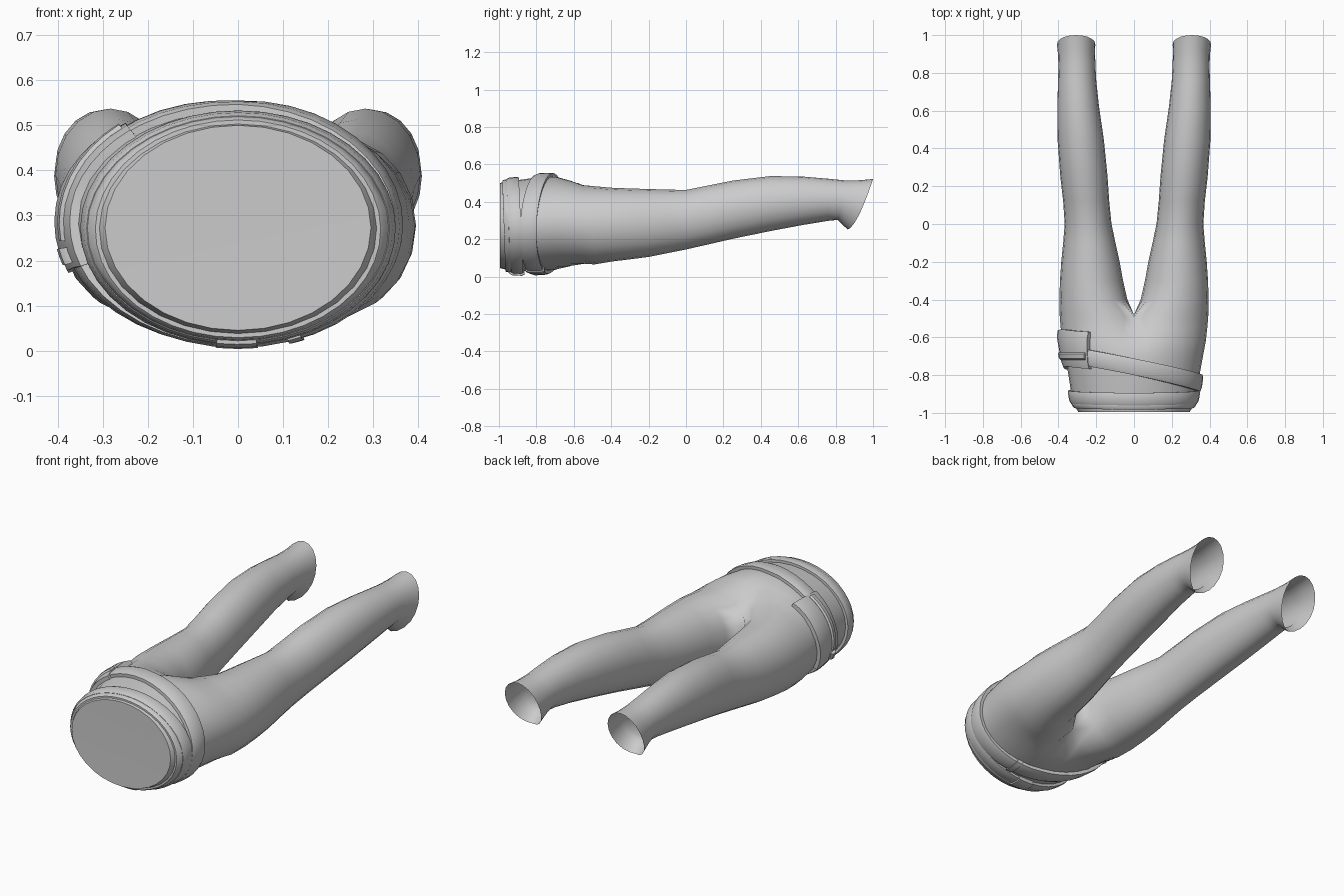
import bpy, bmesh
from math import sin, cos, radians

if "Cube" in bpy.data.objects:
    bpy.data.objects.remove(bpy.data.objects["Cube"])

# Stations along the body: y, inner x, outer x, top z, bottom z, leg-lobe weight
PELVIS = [
    (-0.995, 0, .295, .500, .045, 0), (-.95, 0, .322, .510, .034, 0),
    (-.88, 0, .335, .518, .030, 0), (-.80, 0, .347, .530, .028, 0),
    (-.70, 0, .365, .540, .030, .05), (-.62, 0, .380, .528, .040, .25),
    (-.55, 0, .388, .502, .054, .6), (-.49, 0, .393, .483, .065, 1)]
LEG = [
    (-.40, .035, .395, .475, .080), (-.30, .058, .392, .471, .092),
    (-.20, .076, .385, .468, .105), (-.10, .098, .375, .465, .125),
    (0, .119, .367, .463, .145), (.12, .131, .375, .487, .172),
    (.25, .140, .390, .513, .202), (.45, .160, .405, .537, .243),
    (.62, .185, .406, .535, .275), (.76, .200, .402, .523, .298)]
OUTER = range(-3, 14)      # ring points shared by pelvis and leg
RING = range(-3, 17)       # full leg ring of 20 points


def pelvis_point(st, k, off=0.0):
    """Point on the right half of a hip section, k = -3 (top) .. 13 (bottom)."""
    y, _, w, top, bot, lobe = st
    w, top, bot = w + off, top + off, bot - off
    cz, b = (top + bot) / 2, (top - bot) / 2
    t, th = radians((k + 3) / 16 * 180), radians(18 * k)
    x = (1 - lobe) * w * sin(t) + lobe * w * (.45 + .55 * sin(th))
    z = cz + b * ((1 - lobe) * cos(t) + lobe * cos(th))
    return (0 if k in (-3, 13) else max(x, 0), y, z)


def leg_point(st, k):
    y, xi, xo, top, bot = st
    th = radians(18 * k)
    return ((xi + xo) / 2 + (xo - xi) / 2 * sin(th), y,
            (top + bot) / 2 + (top - bot) / 2 * cos(th))


def hip_surface(y, u, off):
    """Point around the whole hips at angle u (0 top, 90 right), pushed out by off."""
    for a, b in zip(PELVIS, PELVIS[1:]):
        if y <= b[0]:
            break
    f = min(max((y - a[0]) / (b[0] - a[0]), 0), 1)
    st = [p + (q - p) * f for p, q in zip(a, b)]
    u %= 360
    side = 1 if u <= 180 else -1
    x, _, z = pelvis_point(st, min(u, 360 - u) / 180 * 16 - 3, off)
    return (side * x, y, z)


def finish(bm, name, angle=40):
    bmesh.ops.recalc_face_normals(bm, faces=bm.faces)
    me = bpy.data.meshes.new(name)
    bm.to_mesh(me)
    bm.free()
    ob = bpy.data.objects.new(name, me)
    bpy.context.collection.objects.link(ob)
    bpy.ops.object.select_all(action='DESELECT')
    ob.select_set(True)
    bpy.context.view_layer.objects.active = ob
    bpy.ops.object.shade_smooth_by_angle(angle=radians(angle))
    return ob


def bridge(bm, r0, r1, closed):
    n = len(r0)
    for i in range(n if closed else n - 1):
        j = (i + 1) % n
        bm.faces.new((r0[i], r0[j], r1[j], r1[i]))


def band(name, centre, half, inner, outer, u0=0, u1=360, n=40):
    """Strap wrapped round the hips; centre(sin u, cos u) gives its y."""
    bm = bmesh.new()
    full = u1 - u0 == 360
    prof = [(-half, inner), (-half, outer * .75), (-half * .6, outer),
            (half * .6, outer), (half, outer * .75), (half, inner)]
    rings = []
    for i in range(n if full else n + 1):
        u = u0 + (u1 - u0) * i / n
        yc = centre(sin(radians(u)), cos(radians(u)))
        rings.append([bm.verts.new(hip_surface(yc + dy, u, o)) for dy, o in prof])
    for a, b in zip(rings, rings[1:]):
        bridge(bm, a, b, True)
    if full:
        bridge(bm, rings[-1], rings[0], True)
    else:
        bm.faces.new(rings[0])
        bm.faces.new(rings[-1])
    return finish(bm, name)


# Trousers: right half lofted from hips to open ankle, then mirrored
bm = bmesh.new()
rings = [[bm.verts.new(pelvis_point(st, k)) for k in OUTER] for st in PELVIS]
for a, b in zip(rings, rings[1:]):
    bridge(bm, a, b, False)

# Waist cap fan
hub = bm.verts.new((0, -.992, .26))
for a, b in zip(rings[0], rings[0][1:]):
    bm.faces.new((hub, a, b))

# Crotch seam closes the first leg ring
y, _, _, top, bot, _ = PELVIS[-1]
seam = [bm.verts.new((0, y + .01, (top + bot) / 2 + (top - bot) / 2 * cos(radians(18 * k))))
        for k in (14, 15, 16)]
prev = rings[-1] + seam
for st in LEG:
    ring = [bm.verts.new(leg_point(st, k)) for k in RING]
    bridge(bm, prev, ring, True)
    prev = ring

# Slanted, flared ankle cuff: y at bottom, y at top, then section
for y0, y1, xi, xo, top, bot in [(.81, .85, .204, .400, .514, .303),
                                 (.835, .93, .206, .402, .515, .278),
                                 (.865, 1.0, .205, .408, .522, .252)]:
    ring = []
    for k in RING:
        x, _, z = leg_point((0, xi, xo, top, bot), k)
        s = max((z - bot) / (top - bot), 0)
        ring.append(bm.verts.new((x, y0 + (y1 - y0) * s ** .65, z)))
    bridge(bm, prev, ring, True)
    prev = ring
trousers = finish(bm, "trousers", 50)
mod = trousers.modifiers.new("Mirror", 'MIRROR')
mod.merge_threshold = .0005


# Belts
def waist_line(s, c):
    return -.915 - .012 * c


def hip_line(s, c):
    return -.768 - .075 * s + .012 * c


band("waistband", lambda s, c: -.958 - .008 * c, .016, -.01, .012)
band("waist_belt", waist_line, .033, -.005, .018)
band("hip_belt", hip_line, .044, -.005, .022)

# Buckles and clips
band("waist_buckle", waist_line, .04, .0, .026, 173, 188, 4)
band("hip_belt_clip", hip_line, .05, .0, .027, 157, 162, 2)
band("side_clip", hip_line, .022, .0, .042, 252, 259, 2)

# Flap hanging from the hip belt on the left side
band("side_flap", lambda s, c: -.655 - .03 * abs(c - .3), .098, -.004, .026, 250, 320, 10)
band("flap_strap", lambda s, c: -.70, .02, .0, .034, 262, 318, 8)
